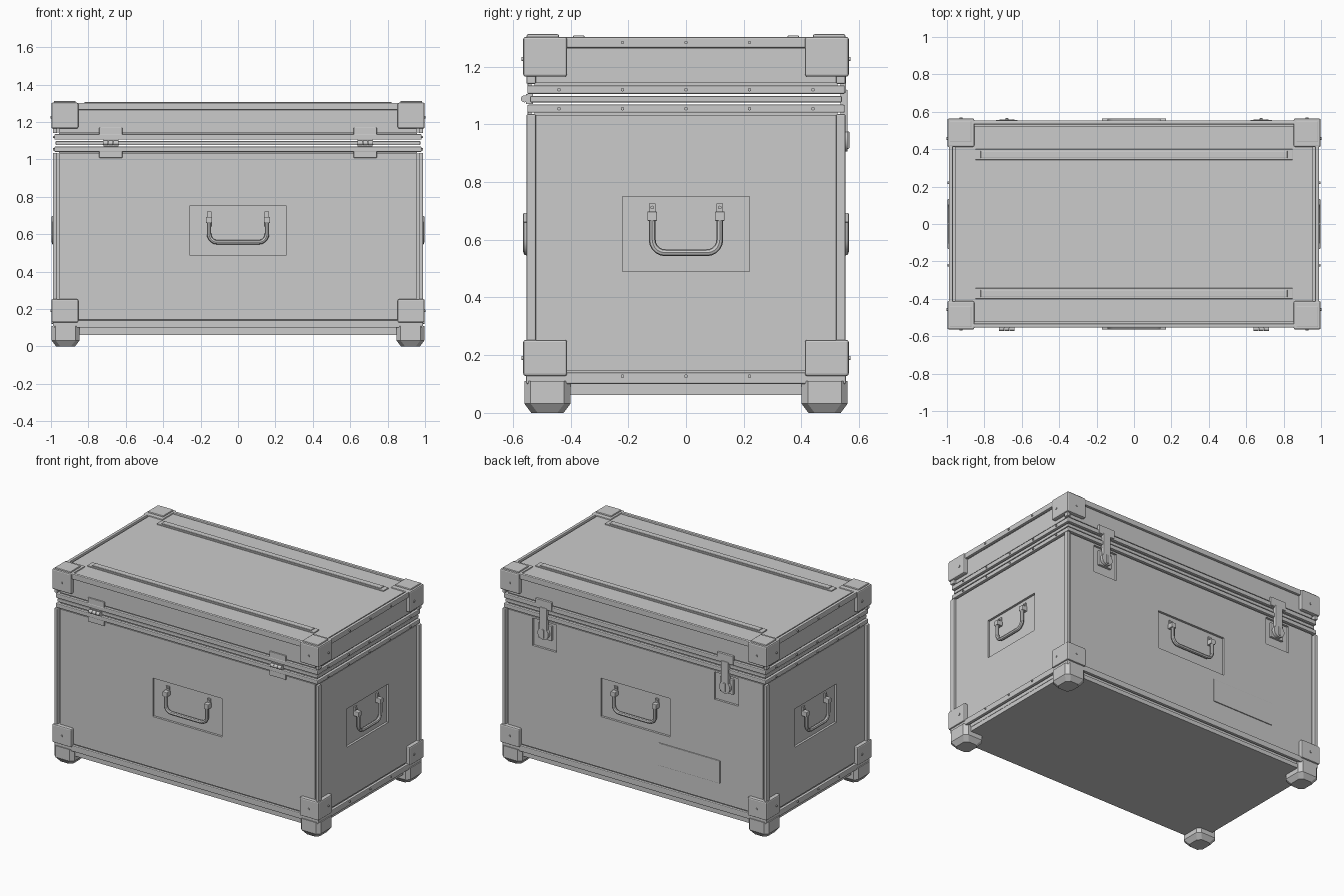
import bpy, bmesh
from math import radians, sin, cos, pi
from mathutils import Matrix, Vector

if "Cube" in bpy.data.objects:
    bpy.data.objects.remove(bpy.data.objects["Cube"])

I = Matrix.Identity(4)


def turn(deg):
    return Matrix.Rotation(radians(deg), 4, 'Z')


def finish(name, bm, M=I, bevel=0.0):
    bm.transform(M)
    bmesh.ops.recalc_face_normals(bm, faces=bm.faces)
    me = bpy.data.meshes.new(name)
    bm.to_mesh(me)
    bm.free()
    ob = bpy.data.objects.new(name, me)
    bpy.context.collection.objects.link(ob)
    if bevel:
        m = ob.modifiers.new("Bevel", 'BEVEL')
        m.width, m.segments, m.limit_method = bevel, 2, 'ANGLE'
    return ob


def box(name, x, y, z, M=I, bevel=0.0):
    """Box from three (low, high) ranges."""
    bm = bmesh.new()
    bmesh.ops.create_cube(bm, size=1)
    for v in bm.verts:
        v.co = Vector([(a + b) / 2 + c * (b - a) for c, (a, b) in zip(v.co, (x, y, z))])
    return finish(name, bm, M, bevel)


def rod(name, c, r, d, axis, M=I, n=12):
    bm = bmesh.new()
    bmesh.ops.create_cone(bm, cap_ends=True, segments=n, radius1=r, radius2=r, depth=d)
    rot = {'X': Matrix.Rotation(pi / 2, 4, 'Y'), 'Y': Matrix.Rotation(pi / 2, 4, 'X'), 'Z': I}[axis]
    ob = finish(name, bm, M @ Matrix.Translation(c) @ rot)
    for p in ob.data.polygons:
        p.use_smooth = len(p.vertices) == 4
    return ob


def span(s, a, b):
    return tuple(sorted((s * a, s * b)))


def panel(name, x, y, z, holes, M):
    """Slab with rectangular dishes cut through to the core."""
    ob = box(name, x, y, z, M)
    for hx, hz in holes:
        cut = box(name + "_cutter", hx, (y[0] - .05, y[1] + .05), hz, M)
        cut.hide_render = True
        cut.hide_set(True)
        m = ob.modifiers.new("Dish", 'BOOLEAN')
        m.object, m.operation, m.solver = cut, 'DIFFERENCE', 'EXACT'
    return ob


def handle(name, w, top, bottom, d, M):
    """Bail handle with two mounts; d is the panel distance from centre."""
    y, r = -(d + .012), .045
    pts = [(-w, y, top)]
    for cx, a0 in ((-w + r, 180), (w - r, 270)):
        for k in range(6):
            a = radians(a0 + 18 * k)
            pts.append((cx + r * cos(a), y, bottom + r + r * sin(a)))
    pts.append((w, y, top))
    cu = bpy.data.curves.new(name, 'CURVE')
    cu.dimensions, cu.bevel_depth, cu.bevel_resolution, cu.use_fill_caps = '3D', .012, 2, True
    sp = cu.splines.new('POLY')
    sp.points.add(len(pts) - 1)
    for p, q in zip(sp.points, pts):
        p.co = (*(M @ Vector(q)), 1)
    ob = bpy.data.objects.new(name, cu)
    bpy.context.collection.objects.link(ob)
    bpy.ops.object.select_all(action='DESELECT')
    ob.select_set(True)
    bpy.context.view_layer.objects.active = ob
    bpy.ops.object.convert(target='MESH')
    bpy.ops.object.shade_smooth_by_angle()
    for s in (-1, 1):
        box(name + "_mount", (s * w - .017, s * w + .017), (-d - .024, -d + .016),
            (top - .025, top + .008), M, .004)
        box(name + "_tab", (s * w - .012, s * w + .012), (-d + .006, -d + .016),
            (top, top + .035), M)
        rod(name + "_screw", (s * w, -d + .004, top + .022), .006, .008, 'Y', M)


# Core of the case body and lid
box("body_core", (-.957, .957), (-.525, .525), (.09, 1.066))
box("lid_core", (-.957, .957), (-.525, .525), (1.105, 1.295))
box("seam_strip", (-.975, .975), (-.54, .54), (1.076, 1.098), bevel=.004)
box("bottom_board", (-.955, .955), (-.532, .532), (.062, .09))

# Wall panels with recessed handle and latch dishes
BZ, LZ = (.145, 1.032), (1.143, 1.263)
grip = ((-.26, .26), (.49, .75))
latch_dishes = [(span(s, .59, .77), (.835, 1.02)) for s in (-1, 1)]
for name, deg, holes in (("front", 0, [grip]), ("back", 180, [grip] + latch_dishes)):
    panel(name + "_panel", (-.955, .955), (-.54, -.52), BZ, holes, turn(deg))
    box(name + "_lid_panel", (-.955, .955), (-.54, -.52), LZ, turn(deg))
    handle(name + "_handle", .155, .685, .557, .54, turn(deg))
for name, deg in (("right", 90), ("left", -90)):
    panel(name + "_panel", (-.522, .522), (-.972, -.95), BZ, [((-.22, .22), (.49, .75))], turn(deg))
    box(name + "_lid_panel", (-.522, .522), (-.972, -.95), LZ, turn(deg))
    handle(name + "_handle", .117, .69, .555, .972, turn(deg))

# Edge rails running round the case, with a raised rounded lip
for name, z in (("base_rail", (.1, .14)), ("body_seam_rail", (1.04, 1.068)),
                ("lid_seam_rail", (1.105, 1.135)), ("top_rail", (1.265, 1.302))):
    seam = "seam" in name
    ox, oy = (.982, .55) if seam else (.99, .554)
    for s in (-1, 1):
        box(name + "_long", (-ox, ox), span(s, oy - .022, oy), z, bevel=.005)
        box(name + "_short", span(s, ox - .022, ox), (-oy, oy), z, bevel=.005)
        # Rivets along the ends
        for y in ((-.44, -.22, 0, .22, .44) if seam else (-.22, 0, .22)):
            zz = (z[0] + z[1]) / 2 + (.007 if name == "base_rail" else 0)
            rod("rail_rivet", (s * (ox + .001), y, zz), .006, .01, 'X')


def foot(sx, sy):
    """Chamfered block foot, tapered at the floor."""
    bm = bmesh.new()
    rings = []
    for z, inset in ((0, .024), (.032, 0), (.11, 0)):
        hx, hy, c = .075 - inset, .08 - inset, .022
        pts = [(hx, c - hy), (hx, hy - c), (hx - c, hy), (c - hx, hy),
               (-hx, hy - c), (-hx, c - hy), (c - hx, -hy), (hx - c, -hy)]
        rings.append([bm.verts.new((sx * .922 + x, sy * .48 + y, z)) for x, y in pts])
    bm.faces.new(rings[0])
    bm.faces.new(rings[-1])
    for a, b in zip(rings, rings[1:]):
        for i in range(8):
            bm.faces.new((a[i], a[(i + 1) % 8], b[(i + 1) % 8], b[i]))
    finish("foot", bm)


# Corner posts, corner guards and feet
for sx in (-1, 1):
    for sy in (-1, 1):
        box("corner_post", span(sx, .967, .99), span(sy, .52, .553), (.12, 1.035), bevel=.005)
        box("lid_corner_post", span(sx, .967, .99), span(sy, .52, .553), (1.14, 1.28), bevel=.005)
        foot(sx, sy)
        box("foot_neck", span(sx, .9, .985), span(sy, .5, .55), (.1, .135))
        for name, z in (("lower_guard", (.128, .253)), ("upper_guard", (1.165, 1.303))):
            box(name, span(sx, .854, .998), span(sy, .412, .564), z, bevel=.008)
            zs = .19 if name == "lower_guard" else 1.226
            rod("guard_screw_front", (sx * .925, sy * .565, zs), .007, .01, 'Y')
            rod("guard_screw_side", (sx * .998, sy * .457, zs), .007, .01, 'X')
        box("upper_guard_cap", span(sx, .868, .985), span(sy, .44, .552), (1.295, 1.312), bevel=.005)

# Stacking strips on the lid
for s in (-1, 1):
    box("stacking_strip", (-.85, .85), span(s, .343, .4), (1.29, 1.302), bevel=.003)
    box("stacking_strip_top", (-.82, .82), span(s, .352, .391), (1.3, 1.308), bevel=.003)

# Hinges on the front
for s in (-1, 1):
    c = s * .68
    box("hinge_upper_leaf", (c - .062, c + .062), (-.549, -.535), (1.125, 1.17), bevel=.003)
    box("hinge_lower_leaf", (c - .062, c + .062), (-.549, -.535), (1.008, 1.045), bevel=.003)
    box("hinge_web", (c - .04, c + .04), (-.555, -.53), (1.07, 1.105))
    for k in (-1, 0, 1):
        rod("hinge_knuckle", (c + k * .028, -.56, 1.088), .012, .025, 'X', n=16)

# Latches on the back
B = turn(180)
for s in (-1, 1):
    c = s * .68
    box("latch_keeper", (c - .06, c + .06), (-.555, -.535), (1.11, 1.168), B, .003)
    box("latch_base", (c - .05, c + .05), (-.54, -.52), (.9, 1.0), B, .004)
    box("latch_arm", (c - .028, c + .028), (-.56, -.535), (.96, 1.12), B, .004)
    rod("latch_disc", (c, -.545, .945), .04, .03, 'Y', B, 24)
    box("latch_wing", (c - .008, c + .008), (-.566, -.55), (.915, .975), B, .003)

# Blank label plate on the back
box("label_plate", (.175, .635), (-.546, -.535), (.277, .43), B, .003)
